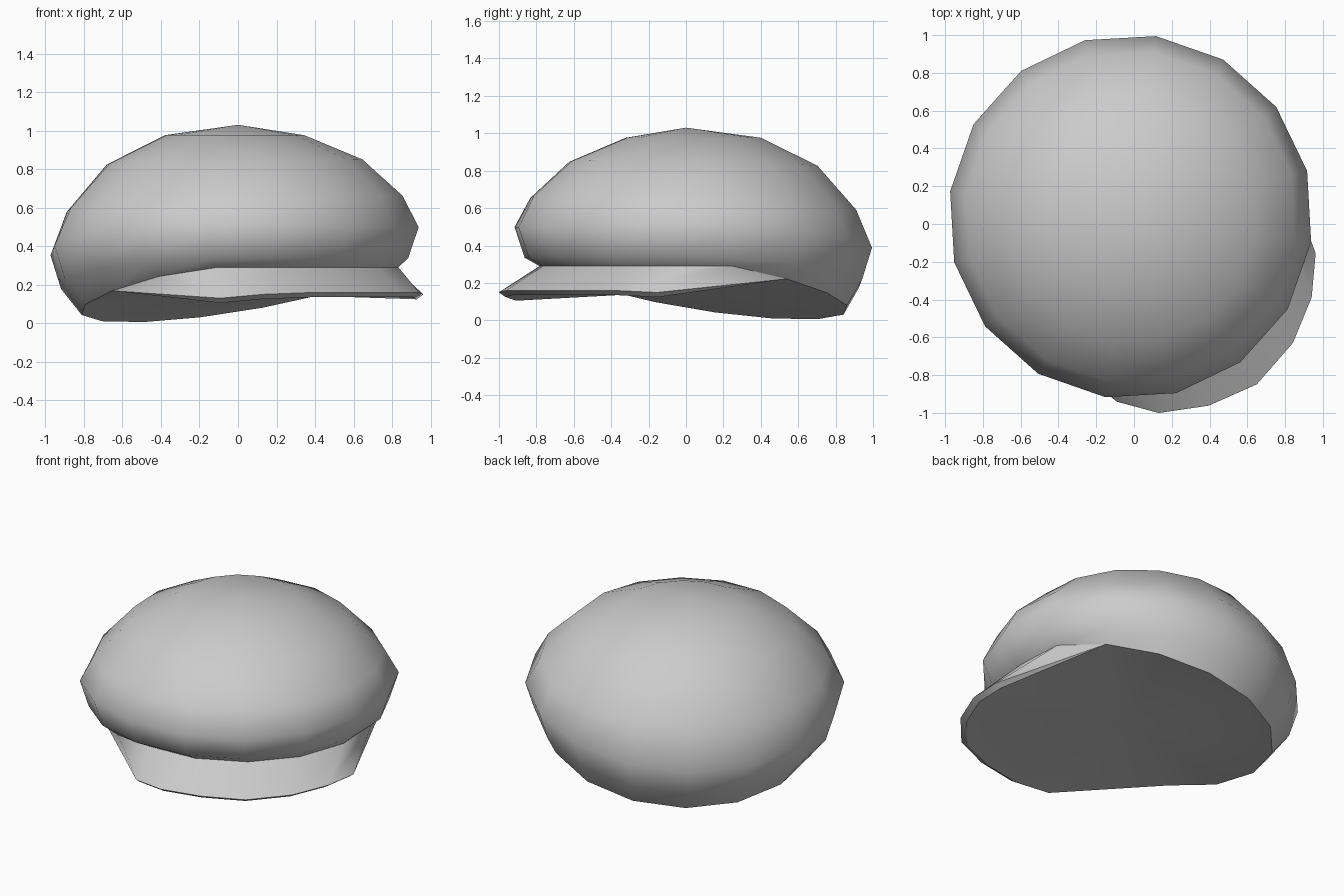
import bpy, bmesh, math
from mathutils import Vector

cube = bpy.data.objects.get("Cube")
if cube:
    bpy.data.objects.remove(cube, do_unlink=True)

felt = bpy.data.materials.new("grey_felt")
felt.use_nodes = True
felt.diffuse_color = (0.6, 0.6, 0.6, 1)
felt.node_tree.nodes["Principled BSDF"].inputs["Base Color"].default_value = felt.diffuse_color

SIDES = 16
ANGLES = [math.radians(-8 + 360 / SIDES * i) for i in range(SIDES)]
# Crown rings: radius, height, forward tilt, front-to-back droop, shift
RINGS = [(0.83, 0.195, 0.23, 0, 0.02), (0.91, 0.295, 0.11, 0.07, 0),
         (0.965, 0.467, 0.095, 0.07, 0), (0.88, 0.625, 0.06, 0.01, 0),
         (0.67, 0.837, 0.025, 0, 0), (0.365, 0.976, 0, 0, 0)]
FRONT_HEIGHT = 0.29
# Brim edge from right to left: forward, sideways
BRIM = [(0.6, -0.73), (0.8, -0.615), (0.96, -0.4), (1.06, -0.14),
        (1.04, 0.15), (0.94, 0.39), (0.79, 0.57)]


def place(u, v, z):
    """The cap points diagonally: u is forward, v is sideways."""
    h = math.sqrt(0.5)
    return Vector(((u + v) * h, (v - u) * h, z))


def ring_loop(ring, angles):
    r, z, tilt, droop, shift = ring
    loop = []
    for a in angles:
        u = r * math.cos(a)
        loop.append(place(u - 0.04 + shift, r * math.sin(a) + 0.015 + shift,
                          z + tilt * u - droop * u * u))
    return loop


def rim_loop(angles):
    """Lower rim of the crown, levelled off at the front."""
    loop = ring_loop(RINGS[0], angles)
    for p in loop:
        p.z = min(p.z, FRONT_HEIGHT)
    return loop


def brim_loop(scale, drop):
    """Brim edge, dipping slightly at the sides."""
    return [place(u * scale, v * scale, 0.16 - drop - 0.1 * max(0, 0.9 - u))
            for u, v in BRIM]


def build(name, loops, closed=True, tip=None, sharp=40):
    """Bridge successive loops with quads, then fan the last loop to a tip."""
    bm = bmesh.new()
    rows = [[bm.verts.new(p) for p in loop] for loop in loops]
    n = len(rows[0])
    for low, high in zip(rows, rows[1:]):
        for i in range(n if closed else n - 1):
            j = (i + 1) % n
            bm.faces.new((low[i], low[j], high[j], high[i]))
    if tip is not None:
        top = bm.verts.new(tip)
        for i in range(n):
            bm.faces.new((rows[-1][i], rows[-1][(i + 1) % n], top))
    bmesh.ops.remove_doubles(bm, verts=bm.verts, dist=0.0005)
    mesh = bpy.data.meshes.new(name)
    bm.to_mesh(mesh)
    bm.free()
    mesh.materials.append(felt)
    obj = bpy.data.objects.new(name, mesh)
    bpy.context.collection.objects.link(obj)
    bpy.ops.object.select_all(action='DESELECT')
    bpy.context.view_layer.objects.active = obj
    obj.select_set(True)
    bpy.ops.object.shade_smooth_by_angle(angle=math.radians(sharp))


# Puffy tilted crown
build("crown", [rim_loop(ANGLES)] + [ring_loop(r, ANGLES) for r in RINGS[1:]],
      tip=place(0, 0, 1.03), sharp=60)

# Front brim: sloping top and thin lip, tapering into the crown at both ends
front = rim_loop([math.radians(-8 + 22.5 * i) for i in range(-4, 5)])
outer = [front[0]] + brim_loop(1, 0) + [front[-1]]
lower = [front[0]] + brim_loop(0.965, 0.025) + [front[-1]]
build("brim_top", [outer, front], closed=False, sharp=60)
build("brim_lip", [lower, outer], closed=False)

# Underside closing crown and brim together
back = rim_loop([math.radians(-8 + 22.5 * i) for i in range(5, 12)])
build("underside", [list(reversed(lower + back))], tip=place(0, 0, 0.155), sharp=60)
